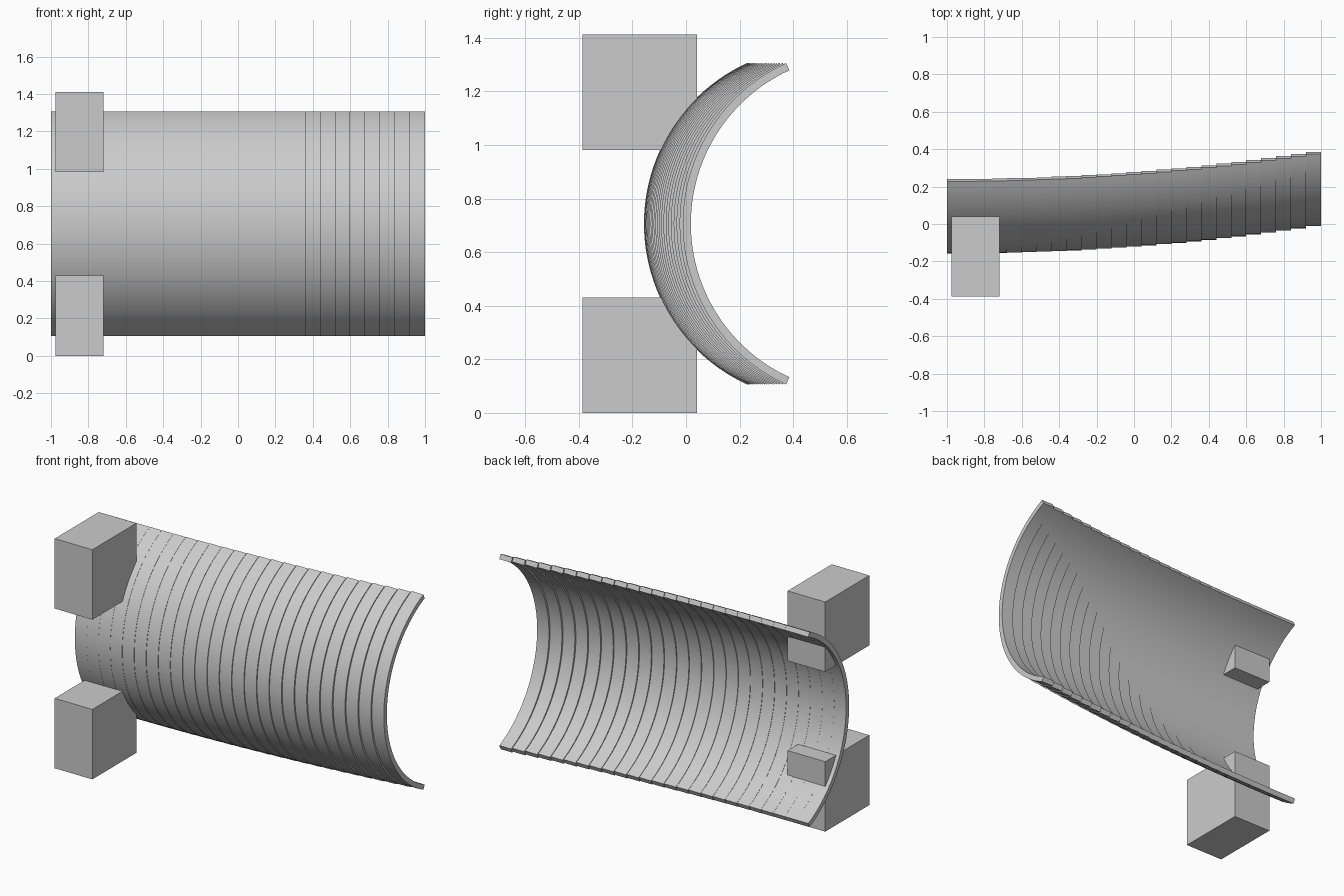
import bpy, bmesh, math
from mathutils import Matrix

cube = bpy.data.objects.get("Cube")
if cube:
    bpy.data.objects.remove(cube, do_unlink=True)

MID_Z = 0.706        # height of the symmetry plane
OUTER, INNER = 0.66, 0.63
HALF_ANGLE = math.radians(65.4)
SLATS, ARC_STEPS = 25, 48
SWEEP = 0.145        # how far the last slat is set back

grey = bpy.data.materials.new("light grey")
grey.use_nodes = True
grey.diffuse_color = (0.6, 0.6, 0.6, 1)
grey.node_tree.nodes["Principled BSDF"].inputs["Base Color"].default_value = (0.6, 0.6, 0.6, 1)


def make_object(name, bm):
    bmesh.ops.recalc_face_normals(bm, faces=bm.faces)
    mesh = bpy.data.meshes.new(name)
    bm.to_mesh(mesh)
    bm.free()
    mesh.materials.append(grey)
    obj = bpy.data.objects.new(name, mesh)
    bpy.context.collection.objects.link(obj)
    return obj


def add_slat(bm, x0, x1, apex_y):
    """One closed arc-shaped strip, opening to the back."""
    rings = []
    for i in range(ARC_STEPS + 1):
        a = HALF_ANGLE * (2 * i / ARC_STEPS - 1)
        rings.append([
            bm.verts.new((x, apex_y + OUTER - r * math.cos(a), MID_Z + r * math.sin(a)))
            for x, r in ((x0, OUTER), (x1, OUTER), (x1, INNER), (x0, INNER))])
    for a, b in zip(rings, rings[1:]):
        for k in range(4):
            n = (k + 1) % 4
            bm.faces.new((a[k], a[n], b[n], b[k]))
    bm.faces.new(rings[0])
    bm.faces.new(rings[-1])


# Curved shield of stepped slats, each set further back
bm = bmesh.new()
width = 2 / SLATS
for s in range(SLATS):
    x0 = -1 + s * width
    add_slat(bm, x0, x0 + width, -0.157 + SWEEP * (s / (SLATS - 1)) ** 2)
shield = make_object("curved_shield", bm)
bpy.ops.object.select_all(action='DESELECT')
shield.select_set(True)
bpy.context.view_layer.objects.active = shield
bpy.ops.object.shade_smooth_by_angle(angle=math.radians(30))

# Mounting blocks through the shield, above and below
for name, side in (("upper_block", 1), ("lower_block", -1)):
    bm = bmesh.new()
    place = Matrix.Translation((-0.848, -0.173, MID_Z + side * 0.491))
    bmesh.ops.create_cube(bm, size=1, matrix=place @ Matrix.Diagonal((0.256, 0.428, 0.43, 1)))
    make_object(name, bm)
